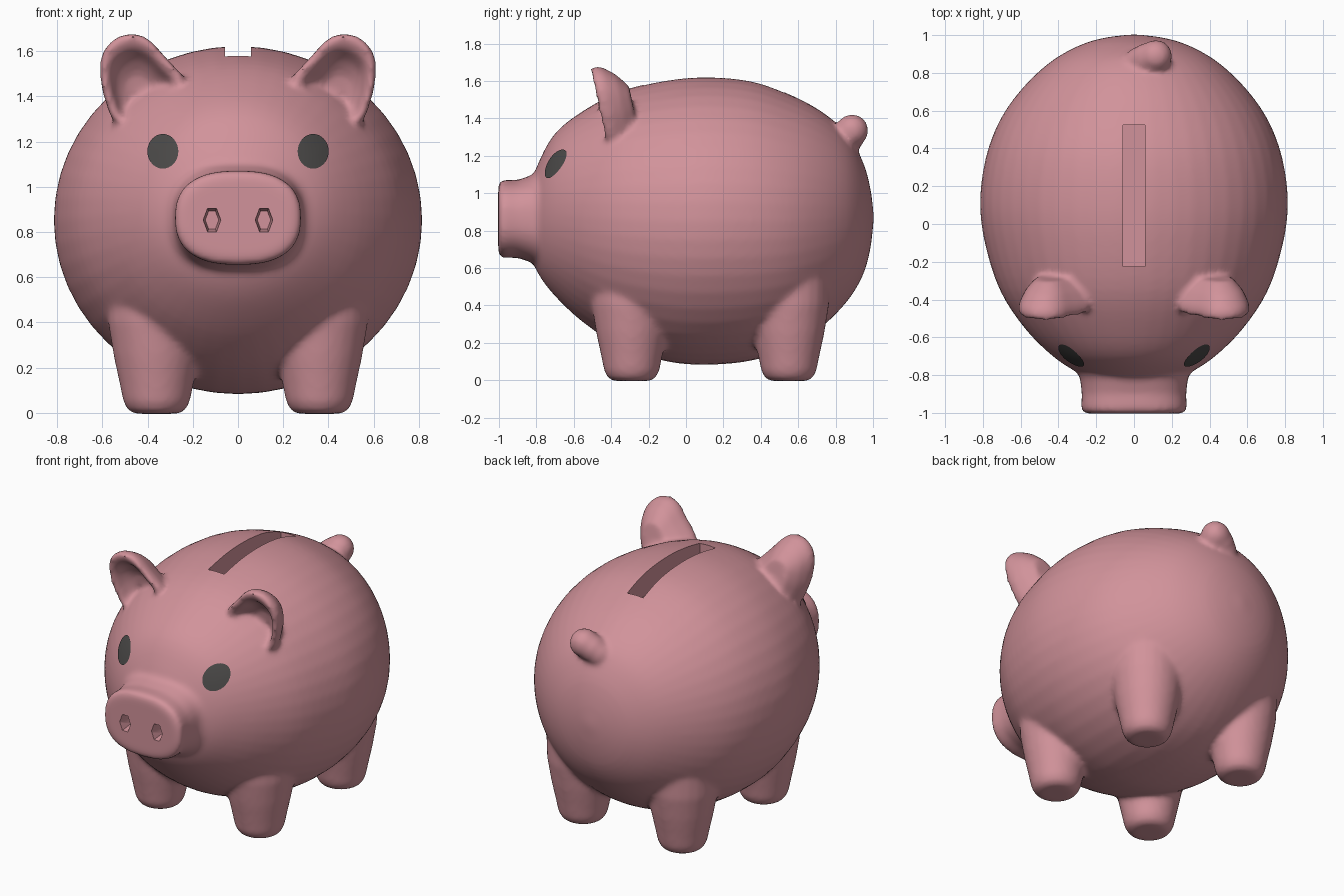
import bpy, bmesh, math
from mathutils import Vector

if "Cube" in bpy.data.objects:
    bpy.data.objects.remove(bpy.data.objects["Cube"])


def material(name, rgb):
    m = bpy.data.materials.new(name)
    m.diffuse_color = (*rgb, 1)
    m.use_nodes = True
    m.node_tree.nodes["Principled BSDF"].inputs["Base Color"].default_value = m.diffuse_color
    return m


pink = material("pink", (0.64, 0.29, 0.325))
dark = material("dark grey", (0.07, 0.067, 0.065))


def loft(bm, rings):
    """Closed skin through rings of equal point count, capped at both ends."""
    vs = [[bm.verts.new(p) for p in r] for r in rings]
    n = len(vs[0])
    faces = [bm.faces.new((a[i], a[(i + 1) % n], b[(i + 1) % n], b[i]))
             for a, b in zip(vs, vs[1:]) for i in range(n)]
    faces += [bm.faces.new(vs[0]), bm.faces.new(vs[-1])]
    bmesh.ops.recalc_face_normals(bm, faces=faces)


def oval(y, rx, rz, zc, n=48, e=2.0, xc=0.0):
    """Superellipse ring in an x-z plane."""
    pts = []
    for i in range(n):
        a = 2 * math.pi * i / n
        c, s = math.cos(a), math.sin(a)
        pts.append(Vector((xc + rx * math.copysign(abs(c) ** (2 / e), c), y,
                           zc + rz * math.copysign(abs(s) ** (2 / e), s))))
    return pts


def spline(pts, steps=4):
    """Catmull-Rom through the profile stations."""
    p = [Vector(q) for q in pts]
    p = [p[0]] + p + [p[-1]]
    out = []
    for a, b, c, d in zip(p, p[1:], p[2:], p[3:]):
        for k in range(steps):
            t = k / steps
            out.append(0.5 * (2 * b + (c - a) * t + (2 * a - 5 * b + 4 * c - d) * t * t
                              + (3 * b - a - 3 * c + d) * t ** 3))
    return out + [p[-1]]


def make(name, bm, mat):
    me = bpy.data.meshes.new(name)
    bm.to_mesh(me)
    bm.free()
    ob = bpy.data.objects.new(name, me)
    bpy.context.collection.objects.link(ob)
    me.materials.append(mat)
    return ob


bm = bmesh.new()

# Egg-shaped belly: y, half width, bottom z, top z
belly = [(-0.845, 0.02, 0.84, 0.88), (-0.83, 0.17, 0.68, 1.03), (-0.79, 0.29, 0.57, 1.16),
         (-0.70, 0.43, 0.45, 1.32), (-0.55, 0.58, 0.31, 1.44), (-0.35, 0.71, 0.18, 1.545),
         (-0.10, 0.79, 0.10, 1.605), (0.12, 0.815, 0.083, 1.622), (0.35, 0.785, 0.105, 1.60),
         (0.55, 0.71, 0.17, 1.53), (0.72, 0.59, 0.28, 1.44), (0.86, 0.44, 0.42, 1.32),
         (0.945, 0.29, 0.56, 1.17), (0.985, 0.16, 0.70, 1.03), (1.003, 0.02, 0.85, 0.89)]
loft(bm, [oval(y, w, (t - b) / 2, (t + b) / 2) for y, w, b, t in spline(belly)])

# Snout
loft(bm, [oval(y, rx, rz, 0.863, e=2.5) for y, rx, rz in
          [(-1.004, 0.24, 0.17), (-1.0, 0.265, 0.195), (-0.98, 0.28, 0.208), (-0.90, 0.276, 0.208),
           (-0.82, 0.285, 0.235), (-0.74, 0.32, 0.28)]])

# Legs: z, radius
leg = [(-0.004, 0.09), (0.008, 0.125), (0.05, 0.148), (0.12, 0.162), (0.25, 0.19),
       (0.40, 0.215), (0.60, 0.22)]
for sx in (-1, 1):
    for y in (-0.29, 0.55):
        loft(bm, [[Vector((sx * 0.36 + r * math.cos(a), y + r * math.sin(a), z))
                   for a in [2 * math.pi * i / 24 for i in range(24)]] for z, r in leg])

# Cupped ears: front outline (x, z), then scaled rings from the hollow over the rim to the back
ear = [(0.24, 1.49), (0.32, 1.575), (0.39, 1.65), (0.47, 1.68), (0.555, 1.65), (0.605, 1.58),
       (0.61, 1.48), (0.585, 1.37), (0.52, 1.27), (0.30, 1.33)]
ear = [tuple(q) for q in spline(ear + ear[:1], 3)][:-1]
cx, cz = 0.43, 1.47
ear_rings = [(0.35, 0.10, -0.04), (0.60, 0.065, -0.03), (0.76, 0.005, -0.015), (0.93, -0.01, 0),
             (1.0, 0.02, 0), (0.98, 0.055, 0), (0.80, 0.12, 0), (0.50, 0.18, 0)]
for sx in (-1, 1):
    rings = []
    for k, off, drop in ear_rings:
        pts = [(cx + (x - cx) * k, cz + drop + (z - cz) * k) for x, z in ear]
        rings.append([Vector((sx * x, -0.44 - (z - 1.35) * 0.2 + off, z)) for x, z in pts])
    loft(bm, rings)

# Stubby curled tail
for c, r in [((0.03, 0.86, 1.28), 0.08), ((0.07, 0.875, 1.31), 0.085), ((0.115, 0.888, 1.335), 0.088)]:
    res = bmesh.ops.create_icosphere(bm, subdivisions=3, radius=r)
    bmesh.ops.translate(bm, verts=res["verts"], vec=c)

pig = make("pig_body", bm, pink)

# Coin slot and nostril cutters
bm = bmesh.new()
res = bmesh.ops.create_cube(bm, size=1)
bmesh.ops.scale(bm, verts=res["verts"], vec=(0.115, 0.75, 0.4))
bmesh.ops.translate(bm, verts=res["verts"], vec=(0, 0.15, 1.65))
for sx in (-1, 1):
    loft(bm, [oval(y, rx, rz, 0.853, n=6, xc=sx * 0.115) for y, rx, rz in
              [(-1.05, 0.044, 0.068), (-0.92, 0.03, 0.045)]])
cutter = make("slot_and_nostril_cutter", bm, pink)
cutter.hide_render = True

# Fuse the parts into one soft skin, then cut the openings
m = pig.modifiers.new("fuse", 'REMESH')
m.mode = 'VOXEL'
m.voxel_size = 0.016
m = pig.modifiers.new("soften", 'SMOOTH')
m.factor = 0.5
m.iterations = 8
m = pig.modifiers.new("cut", 'BOOLEAN')
m.operation = 'DIFFERENCE'
m.solver = 'EXACT'
m.object = cutter
bpy.context.view_layer.objects.active = pig
pig.select_set(True)
for name in ("fuse", "soften", "cut"):
    bpy.ops.object.modifier_apply(modifier=name)
bpy.data.objects.remove(cutter)
bpy.ops.object.shade_smooth_by_angle(angle=math.radians(45))
pig.select_set(False)
bpy.context.view_layer.update()

# Eyes: thin discs laid onto the face
for sx, side in ((-1, "left"), (1, "right")):
    bm = bmesh.new()
    rings = [oval(-2, 0.068 * k, 0.076 * k, 1.155, n=32, xc=sx * 0.33) for k in (1, 0.8, 0.6, 0.4, 0.2)]
    for ring in rings:
        for p in ring:
            hit, loc, nor, _ = pig.ray_cast(p, Vector((0, 1, 0)))
            if hit:
                p[:] = loc + nor * 0.005
            else:
                p.y = -0.73
    vs = [[bm.verts.new(p) for p in r] for r in rings]
    for a, b in zip(vs, vs[1:]):
        for i in range(32):
            j = (i + 1) % 32
            bm.faces.new((a[i], a[j], b[j], b[i]))
    bm.faces.new(vs[-1])
    bm.normal_update()
    for f in bm.faces:
        if f.normal.y > 0:
            f.normal_flip()
        f.smooth = True
    make(side + "_eye", bm, dark)
